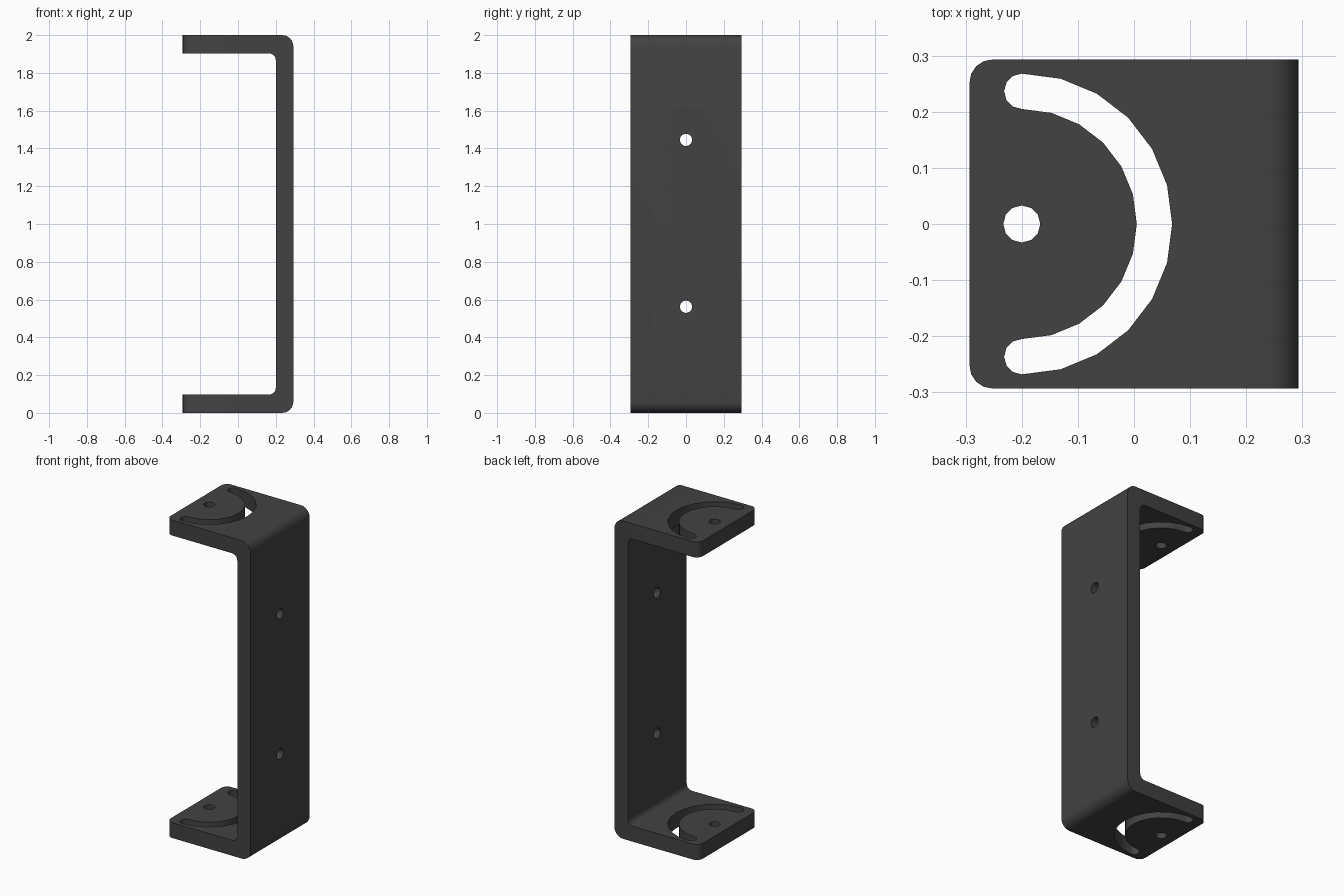
import bpy, bmesh
from math import sin, cos, pi, radians
from mathutils import Matrix, Vector

if "Cube" in bpy.data.objects:
    bpy.data.objects.remove(bpy.data.objects["Cube"])

HALF, HEIGHT, THICK = 0.293, 2.0, 0.093
HOLE = 0.033
PIVOT = -0.2          # x of the flange hole and slot centre

charcoal = bpy.data.materials.new("charcoal")
charcoal.use_nodes = True
colour = (0.055, 0.055, 0.055, 1)
charcoal.diffuse_color = colour
charcoal.node_tree.nodes["Principled BSDF"].inputs["Base Color"].default_value = colour


def arc(cx, cy, r, start, end, steps):
    angles = [radians(start + (end - start) * i / steps) for i in range(steps + 1)]
    return [(cx + r * cos(a), cy + r * sin(a)) for a in angles]


def prism(name, outline, depth, matrix):
    """Extrude a flat outline by depth, then place it with a matrix."""
    bm = bmesh.new()
    face = bm.faces.new([bm.verts.new((x, y, 0)) for x, y in outline])
    top = bmesh.ops.extrude_face_region(bm, geom=[face])["geom"]
    bmesh.ops.translate(bm, vec=(0, 0, depth),
                        verts=[v for v in top if isinstance(v, bmesh.types.BMVert)])
    bmesh.ops.transform(bm, matrix=matrix, verts=bm.verts)
    bmesh.ops.recalc_face_normals(bm, faces=bm.faces)
    mesh = bpy.data.meshes.new(name)
    bm.to_mesh(mesh)
    bm.free()
    obj = bpy.data.objects.new(name, mesh)
    bpy.context.collection.objects.link(obj)
    return obj


# C-shaped bracket: side profile with rounded bends
R, r = 0.06, 0.035
inner = HALF - THICK
low, high = THICK + 0.004, HEIGHT - THICK - 0.004
profile = [(-HALF, 0)] + arc(HALF - R, R, R, -90, 0, 6)
profile += arc(HALF - R, HEIGHT - R, R, 0, 90, 6)
profile += [(-HALF, HEIGHT), (-HALF, high)]
profile += arc(inner - r, high - r, r, 90, 0, 5)
profile += arc(inner - r, low + r, r, 0, -90, 5)
profile += [(-HALF, low)]
upright = Matrix.Translation((0, HALF, 0)) @ Matrix.Rotation(pi / 2, 4, "X")
bracket = prism("bracket", profile, 2 * HALF, upright)
bracket.data.materials.append(charcoal)

# Rounded free corners of both flanges
bm = bmesh.new()
bm.from_mesh(bracket.data)
corners = [e for e in bm.edges
           if all(v.co.x < -HALF + 0.001 for v in e.verts)
           and abs(e.verts[0].co.y - e.verts[1].co.y) < 0.001]
bmesh.ops.bevel(bm, geom=corners, offset=0.04, segments=4, profile=0.5, affect="EDGES")
bm.to_mesh(bracket.data)
bm.free()

# Cutters: curved slot and pivot hole through both flanges, two holes in the wall
outer_r, inner_r = 0.268, 0.205
mid, cap = (outer_r + inner_r) / 2, (outer_r - inner_r) / 2
slot = arc(PIVOT, 0, outer_r, -90, 90, 12)
slot += arc(PIVOT, mid, cap, 90, 270, 6)[1:-1]
slot += arc(PIVOT, 0, inner_r, 90, -90, 12)
slot += arc(PIVOT, -mid, cap, 90, 270, 6)[1:-1]
below = Matrix.Translation((0, 0, -0.1))
cutters = [prism("slot_cutter", slot, HEIGHT + 0.2, below),
           prism("pivot_hole_cutter", arc(PIVOT, 0, HOLE, 0, 330, 11), HEIGHT + 0.2, below)]
for z in (0.562, 1.445):
    place = Matrix.Translation((0.1, 0, z)) @ Matrix.Rotation(pi / 2, 4, "Y")
    cutters.append(prism("wall_hole_cutter", arc(0, 0, HOLE, 0, 330, 11), 0.3, place))
for cutter in cutters:
    cutter.hide_render = True
    mod = bracket.modifiers.new(cutter.name, "BOOLEAN")
    mod.operation, mod.solver, mod.object = "DIFFERENCE", "EXACT", cutter

# Bake the cuts, drop the cutters, smooth the bends
graph = bpy.context.evaluated_depsgraph_get()
baked = bpy.data.meshes.new_from_object(bracket.evaluated_get(graph))
bracket.modifiers.clear()
bracket.data = baked
for cutter in cutters:
    bpy.data.objects.remove(cutter)
for obj in bpy.context.selected_objects:
    obj.select_set(False)
bracket.select_set(True)
bpy.context.view_layer.objects.active = bracket
bpy.ops.object.shade_smooth_by_angle(angle=radians(35))
